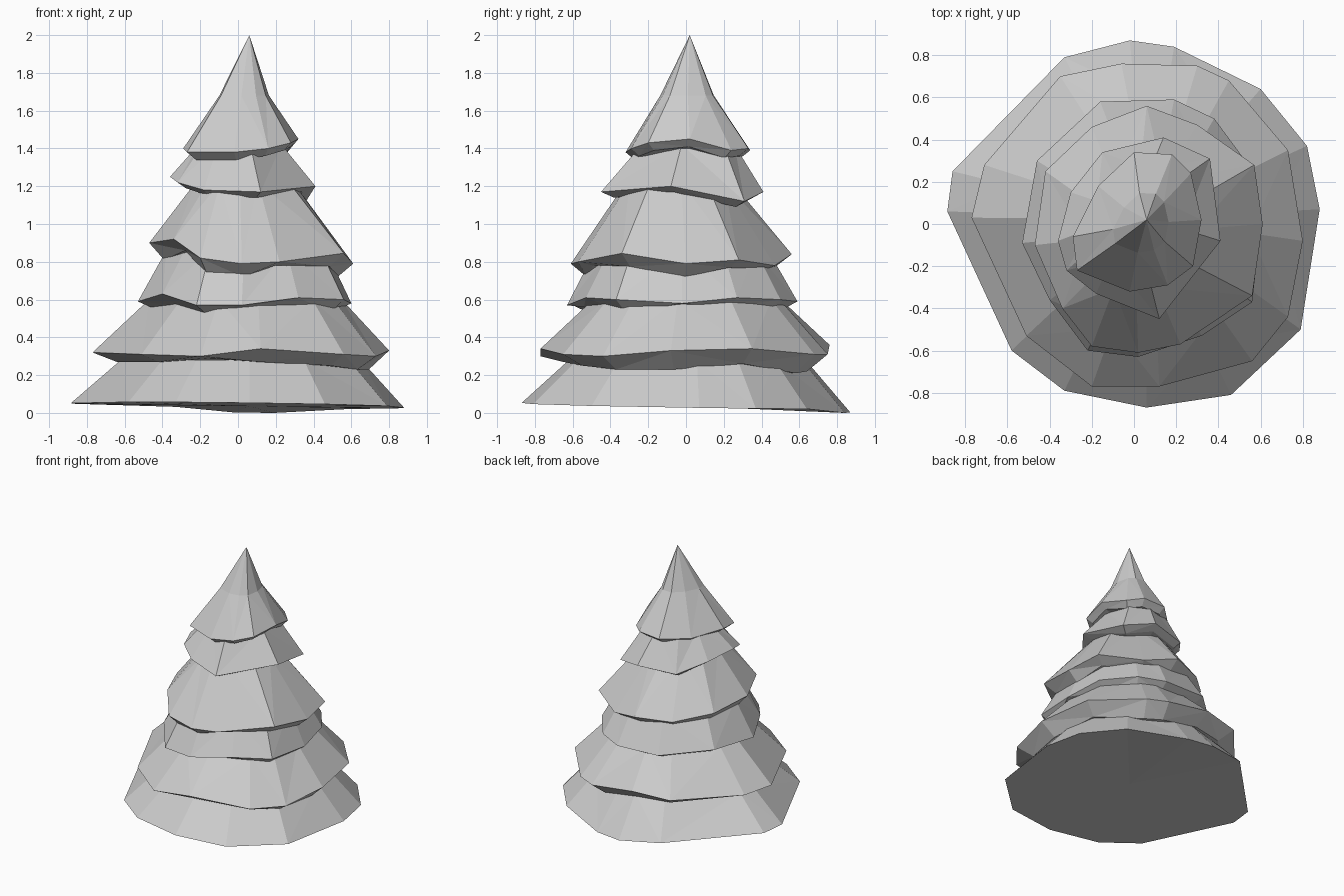
import bpy
import bmesh
from mathutils import Vector

default_cube = bpy.data.objects.get("Cube")
if default_cube:
    bpy.data.objects.remove(default_cube, do_unlink=True)

# Single pale material
pale_grey = bpy.data.materials.new("pale_grey")
pale_grey.use_nodes = True
pale_grey.diffuse_color = (0.6, 0.6, 0.6, 1)
pale_grey.node_tree.nodes["Principled BSDF"].inputs["Base Color"].default_value = (0.6, 0.6, 0.6, 1)


def middle(points):
    return sum(points, Vector()) / len(points)


def tuck_under(rim, drops):
    """Crease ring below a rim, pulled inward and lowered unevenly."""
    centre = middle(rim)
    ring = [centre + (point - centre) * 0.85 for point in rim]
    for moved, point, drop in zip(ring, rim, drops):
        moved.z = point.z - drop
    return ring


def narrow_top(rim, scale, height, lean):
    """Flat, smaller ring above a rim, shifted sideways by the lean."""
    centre = middle(rim)
    ring = [centre + (point - centre) * scale + Vector((*lean, 0)) for point in rim]
    for moved in ring:
        moved.z = height
    return ring


def bridge(bm, lower, upper):
    """Join two matching rings with triangles, turning the diagonal every other side."""
    count = len(lower)
    for i in range(count):
        j = (i + 1) % count
        a, b, c, d = lower[i], lower[j], upper[j], upper[i]
        if i % 2:
            triangles = ((a, b, c), (a, c, d))
        else:
            triangles = ((a, b, d), (b, c, d))
        for triangle in triangles:
            bm.faces.new(triangle)


def fan(bm, ring, tip):
    """Close a ring with triangles meeting at one point."""
    tip_vert = bm.verts.new(tip)
    for i, vert in enumerate(ring):
        bm.faces.new((vert, ring[(i + 1) % len(ring)], tip_vert))


def build_skirt(name, rim, scale, height, drops=None, lean=(0, 0), tip=None):
    """Flared tier of branches: tucked underside, uneven rim, sloping sides."""
    rim = [Vector(point) for point in rim]
    levels = [rim, narrow_top(rim, scale, height, lean)]
    if drops:
        levels.insert(0, tuck_under(rim, drops))
    bm = bmesh.new()
    rings = [[bm.verts.new(point) for point in level] for level in levels]
    for lower, upper in zip(rings, rings[1:]):
        bridge(bm, lower, upper)
    fan(bm, rings[0], middle(levels[0]))
    fan(bm, rings[-1], tip or middle(levels[-1]))
    bmesh.ops.recalc_face_normals(bm, faces=bm.faces)
    mesh = bpy.data.meshes.new(name)
    bm.to_mesh(mesh)
    bm.free()
    mesh.materials.append(pale_grey)
    skirt = bpy.data.objects.new(name, mesh)
    bpy.context.collection.objects.link(skirt)


# Ground tier: a gently tilted, closed base
base_outline = [(-.885, .06), (-.58, -.6), (-.33, -.79), (.06, -.87), (.46, -.81), (.79, -.5), (.88, .07),
                (.82, .37), (.6, .64), (.19, .84), (-.02, .87), (-.33, .79), (-.86, .25)]
base_rim = [(x, y, 0.04 - 0.014 * x - 0.016 * y - 0.024 * (y > 0.8)) for x, y in base_outline]
build_skirt("base_tier", base_rim, 0.72, 0.28)

# Overlapping tiers, each rim going round from the right-hand side past the front
build_skirt("second_tier", [
    (-.77, .03, .32), (-.51, -.53, .31), (-.2, -.77, .3), (.12, -.77, .34), (.56, -.65, .31),
    (.73, -.44, .3), (.8, -.08, .33), (.73, .35, .34), (.45, .68, .31), (.3, .75, .31),
    (-.06, .76, .36), (-.35, .7, .34), (-.71, .28, .32)], 0.65, 0.6,
    drops=[.05, .04, .01, .07, .06, .07, .1, .08, .1, .09, .09, .07, .05])

build_skirt("third_tier", [
    (-.53, -.09, .59), (-.4, -.36, .63), (-.22, -.6, .57), (.02, -.63, .57), (.32, -.53, .61),
    (.56, -.37, .6), (.6, -.02, .58), (.55, .27, .61), (.38, .5, .6), (.19, .59, .59),
    (-.16, .58, .6), (-.46, .3, .62)], 0.75, 0.86,
    drops=[.04, .06, .04, .01, .05, .07, .01, .05, .07, .05, .05, .05])

build_skirt("fourth_tier", [
    (-.47, -.1, .9), (-.34, -.4, .92), (-.2, -.58, .82), (.02, -.61, .79), (.22, -.57, .8),
    (.56, -.34, .845), (.61, 0, .79), (.57, .28, .81), (.3, .47, .78), (.06, .56, .84),
    (-.2, .46, .83), (-.42, .25, .88)], 0.48, 1.22, lean=(-0.03, 0),
    drops=[.09, .06, .09, .07, .02, .07, .07, .04, .03, .07, .06, .08])

build_skirt("fifth_tier", [
    (-.36, -.08, 1.25), (-.32, -.22, 1.22), (-.18, -.33, 1.18), (.12, -.45, 1.17), (.41, -.08, 1.2),
    (.36, .31, 1.12), (.14, .41, 1.17), (-.15, .34, 1.15), (-.3, .15, 1.22)],
    0.57, 1.42, drops=[0.03] * 9, lean=(0.01, 0.02))

# Crown with the pointed tip
build_skirt("crown_tier", [
    (-.29, -.06, 1.4), (-.27, -.22, 1.38), (-.02, -.32, 1.38), (.16, -.29, 1.4), (.28, -.2, 1.43),
    (.32, .02, 1.45), (.27, .24, 1.39), (.18, .33, 1.4), (0, .34, 1.39), (-.17, .18, 1.38)],
    0.43, 1.68, drops=[0.04] * 10, tip=Vector((0.06, 0.02, 2)))
